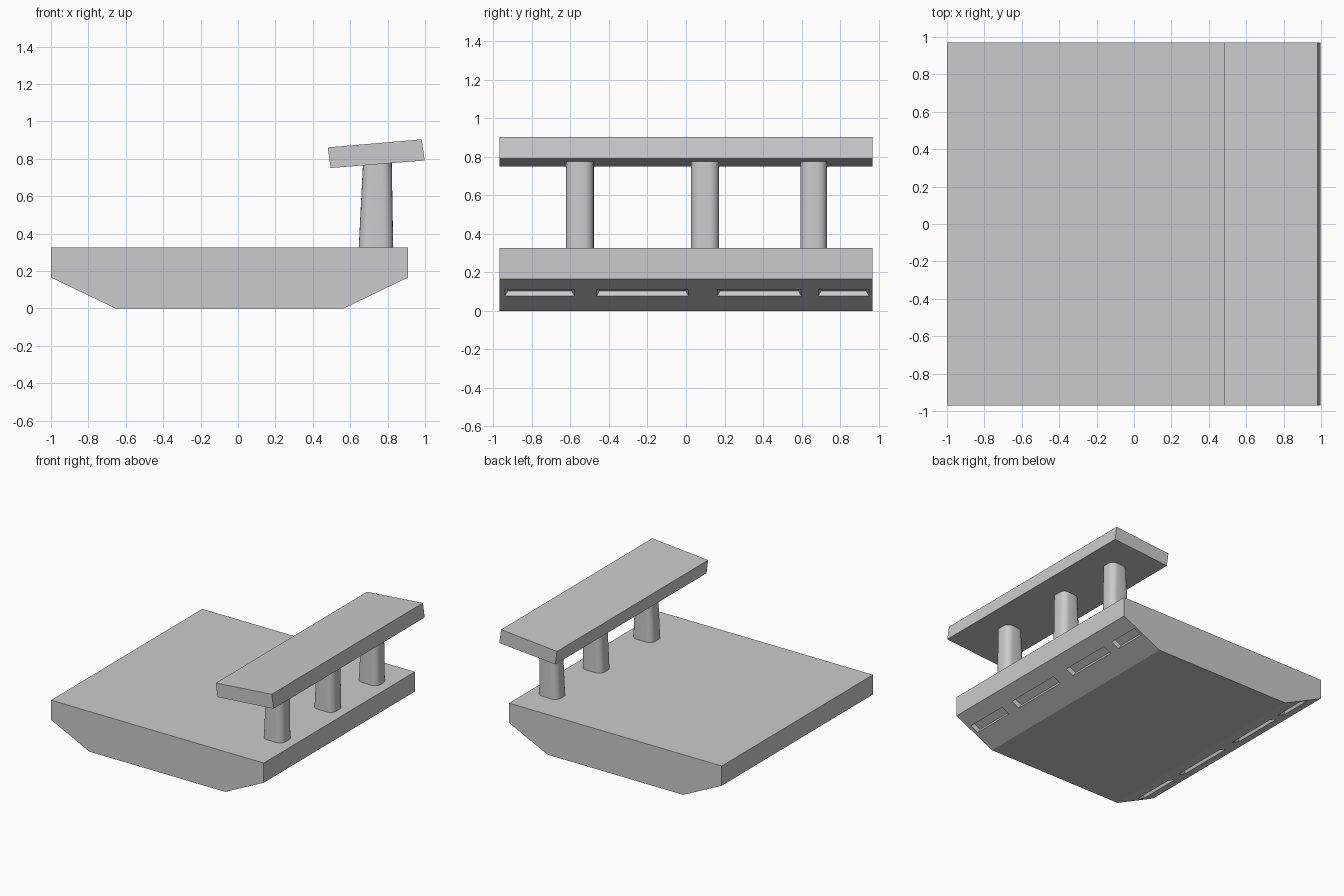
import bpy, bmesh, math
from mathutils import Vector

if "Cube" in bpy.data.objects:
    bpy.data.objects.remove(bpy.data.objects["Cube"])

HALF_Y = 0.97


def new_object(name, bm):
    bmesh.ops.recalc_face_normals(bm, faces=bm.faces)
    mesh = bpy.data.meshes.new(name)
    bm.to_mesh(mesh)
    bm.free()
    ob = bpy.data.objects.new(name, mesh)
    bpy.context.collection.objects.link(ob)
    return ob


def loft(bm, ring_a, ring_b):
    """Closed solid between two matching rings of points."""
    a = [bm.verts.new(p) for p in ring_a]
    b = [bm.verts.new(p) for p in ring_b]
    bm.faces.new(a)
    bm.faces.new(b)
    for i in range(len(a)):
        j = (i + 1) % len(a)
        bm.faces.new((a[i], a[j], b[j], b[i]))


def extrude_profile(name, profile):
    bm = bmesh.new()
    loft(bm, [(x, -HALF_Y, z) for x, z in profile],
         [(x, HALF_Y, z) for x, z in profile])
    return new_object(name, bm)


def rounded_rect(x0, x1, y0, y1, z, r, steps=5):
    pts = []
    corners = [(x1 - r, y1 - r), (x0 + r, y1 - r), (x0 + r, y0 + r), (x1 - r, y0 + r)]
    for q, (cx, cy) in enumerate(corners):
        for s in range(steps + 1):
            t = math.radians(90 * (q + s / steps))
            pts.append((cx + r * math.cos(t), cy + r * math.sin(t), z))
    return pts


# Base block with two sloped undersides
base = extrude_profile("base", [(-1, 0.326), (-1, 0.166), (-0.655, 0),
                                (0.565, 0), (0.91, 0.166), (0.91, 0.326)])

# Tilted top board
extrude_profile("top_board", [(0.48, 0.861), (0.982, 0.904), (0.998, 0.791), (0.495, 0.751)])

# Grip slots in both slopes, with tapered ends
slots = [(-0.94, -0.58), (-0.464, 0.013), (0.163, 0.598), (0.687, 0.95)]
slope = Vector((0.345, 0, 0.166)).normalized()
inward = Vector((-slope.z, 0, slope.x))
foot = Vector((0.565, 0, 0))
lo, hi = 0.078 / slope.z, 0.11 / slope.z


def slot_ring(y0, y1, depth, side):
    inset = 0.5 * depth
    ring = []
    for d, y in ((lo, y0 + inset), (lo, y1 - inset), (hi, y1 - inset), (hi, y0 + inset)):
        p = foot + slope * d + inward * depth
        x = p.x if side > 0 else -0.09 - p.x
        ring.append((x, y, p.z))
    return ring


bm = bmesh.new()
for side in (1, -1):
    for y0, y1 in slots:
        loft(bm, slot_ring(y0, y1, -0.01, side), slot_ring(y0, y1, 0.028, side))
cutter = new_object("slot_cutter", bm)
cutter.hide_render = True
mod = base.modifiers.new("slots", 'BOOLEAN')
mod.operation = 'DIFFERENCE'
mod.solver = 'EXACT'
mod.object = cutter
bpy.context.view_layer.objects.active = base
bpy.ops.object.modifier_apply(modifier=mod.name)
bpy.data.objects.remove(cutter)

# Three tapered posts with rounded corners
for i, (y0, y1) in enumerate([(-0.624, -0.479), (0.026, 0.172), (0.595, 0.733)]):
    bm = bmesh.new()
    loft(bm, rounded_rect(0.645, 0.83, y0, y1, 0.315, 0.05),
         rounded_rect(0.669, 0.822, y0, y1, 0.79, 0.05))
    post = new_object(f"post_{i + 1}", bm)
    bpy.ops.object.select_all(action='DESELECT')
    post.select_set(True)
    bpy.context.view_layer.objects.active = post
    bpy.ops.object.shade_smooth_by_angle()
